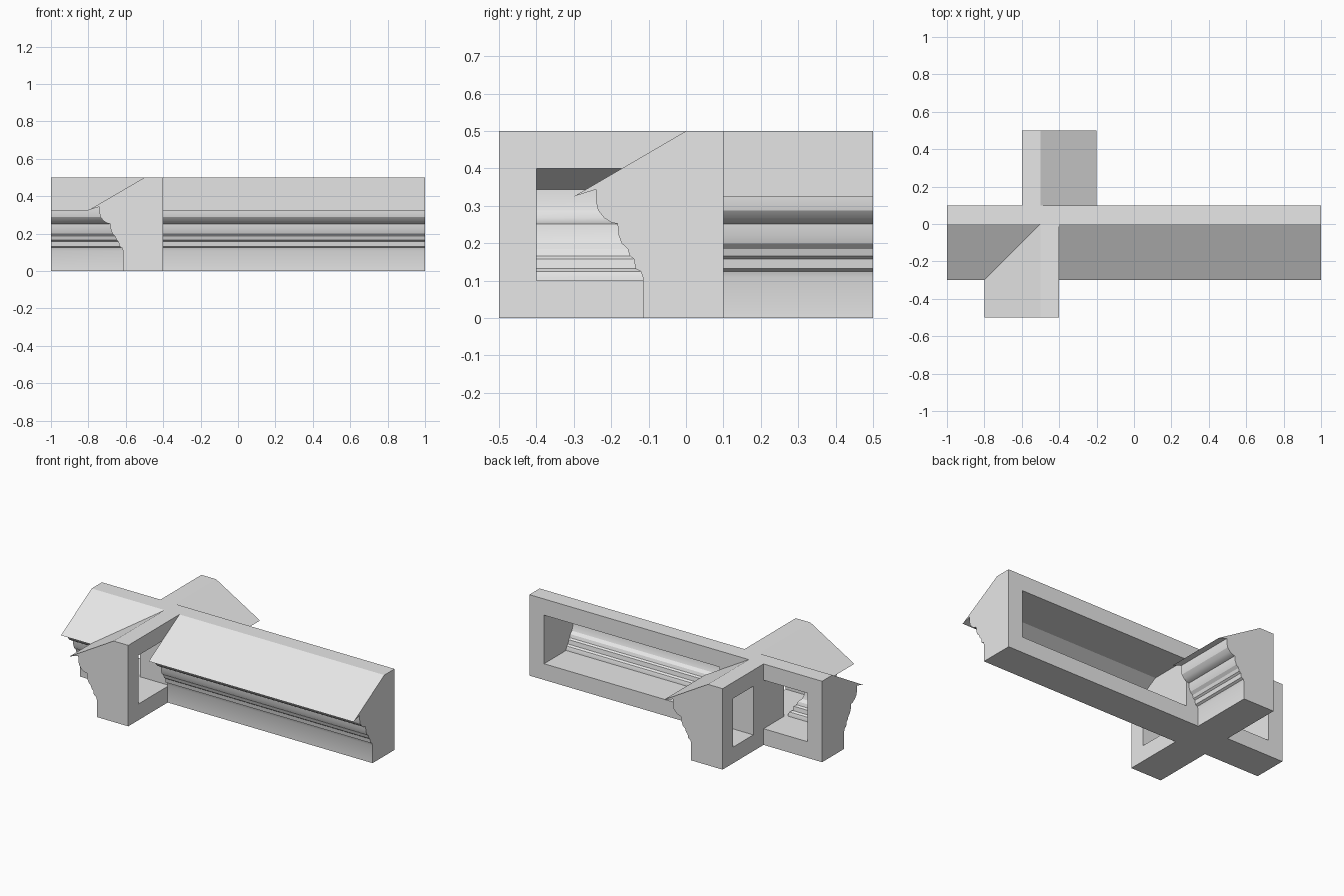
import bpy, bmesh, math
from mathutils import Vector

if "Cube" in bpy.data.objects:
    bpy.data.objects.remove(bpy.data.objects["Cube"], do_unlink=True)

stone = bpy.data.materials.new("light_grey_stone")
stone.use_nodes = True
stone.diffuse_color = (0.8, 0.8, 0.8, 1)
stone.node_tree.nodes["Principled BSDF"].inputs["Base Color"].default_value = (0.8, 0.8, 0.8, 1)

# Cornice section as (depth, height): back bottom, moulding, eave, roof, back top
BACK = 0.1
SECTION = [(BACK, 0), (-.115, 0), (-.115, .108), (-.121, .125), (-.135, .132),
           (-.139, .158), (-.15, .166), (-.156, .185), (-.172, .2), (-.18, .222),
           (-.183, .252), (-.2, .256), (-.219, .268), (-.235, .288), (-.24, .31),
           (-.24, .344), (-.3, .325), (0, .5), (BACK, .5)]
LOW, HIGH = 0.1, 0.4   # height range of the opening in the back


def clipped_section():
    """Part of the section between the floor and ceiling of the opening."""
    points = []
    for p, q in zip(SECTION, SECTION[1:] + SECTION[:1]):
        if LOW < p[1] < HIGH:
            points.append(p)
        for level in sorted((LOW, HIGH), reverse=q[1] < p[1]):
            if (p[1] - level) * (q[1] - level) < 0:
                t = (level - p[1]) / (q[1] - p[1])
                points.append((p[0] + t * (q[0] - p[0]), level))
    return points


def cornice(name, place, start, end, window, caps, mitre=0):
    """Hollow run of cornice with a framed opening through its back wall."""
    bm = bmesh.new()

    def face(points):
        bm.faces.new([bm.verts.new(place(*p)) for p in points])

    # Moulding, roof, top and bottom strips
    for p, q in zip(SECTION, SECTION[1:]):
        face([(start, *p), (end, *p), (end, *q), (start, *q)])
    # End caps
    for s in caps:
        face([(s, *p) for p in SECTION])
    # Back wall frame around the opening
    w0, w1 = window
    outer = [(start, BACK, 0), (end, BACK, 0), (end, BACK, .5), (start, BACK, .5)]
    inner = [(w0, BACK, LOW), (w1, BACK, LOW), (w1, BACK, HIGH), (w0, BACK, HIGH)]
    for i in range(4):
        j = (i + 1) % 4
        face([outer[i], outer[j], inner[j], inner[i]])
    # Side, floor and ceiling walls of the opening
    hole = clipped_section()
    for s in window:
        face([(s, *p) for p in hole])
    for level in (LOW, HIGH):
        depth = min(d for d, z in hole if abs(z - level) < 1e-6)
        face([(w0, BACK, level), (w1, BACK, level), (w1, depth, level), (w0, depth, level)])

    bmesh.ops.remove_doubles(bm, verts=bm.verts, dist=1e-5)
    # Mitre along the diagonal of the inner corner
    if mitre:
        bmesh.ops.bisect_plane(bm, geom=bm.verts[:] + bm.edges[:] + bm.faces[:],
                               plane_co=Vector((-.5, 0, 0)),
                               plane_no=Vector((1, -1, 0)) * mitre, clear_outer=True)
    bmesh.ops.recalc_face_normals(bm, faces=bm.faces)
    mesh = bpy.data.meshes.new(name)
    bm.to_mesh(mesh)
    bm.free()
    mesh.materials.append(stone)
    obj = bpy.data.objects.new(name, mesh)
    bpy.context.collection.objects.link(obj)
    bpy.ops.object.select_all(action="DESELECT")
    obj.select_set(True)
    bpy.context.view_layer.objects.active = obj
    bpy.ops.object.shade_smooth_by_angle(angle=math.radians(25))
    return obj


def facing_front(s, d, z):
    return (s, d, z)


def facing_right(s, d, z):
    return (-.5 + d, s, z)


def facing_left(s, d, z):
    return (-.5 - d, s, z)


# Long wall in two lengths, and the two short arms
cornice("main_cornice_long", facing_front, -.4, 1, (-.3, .9), [1])
cornice("main_cornice_short", facing_front, -1, -.4, (-.9, -.6), [-1], mitre=1)
cornice("front_arm_cornice", facing_right, -.5, .1, (-.4, -.1), [-.5], mitre=-1)
cornice("back_arm_cornice", facing_left, .1, .5, (.2, .4), [.5])
